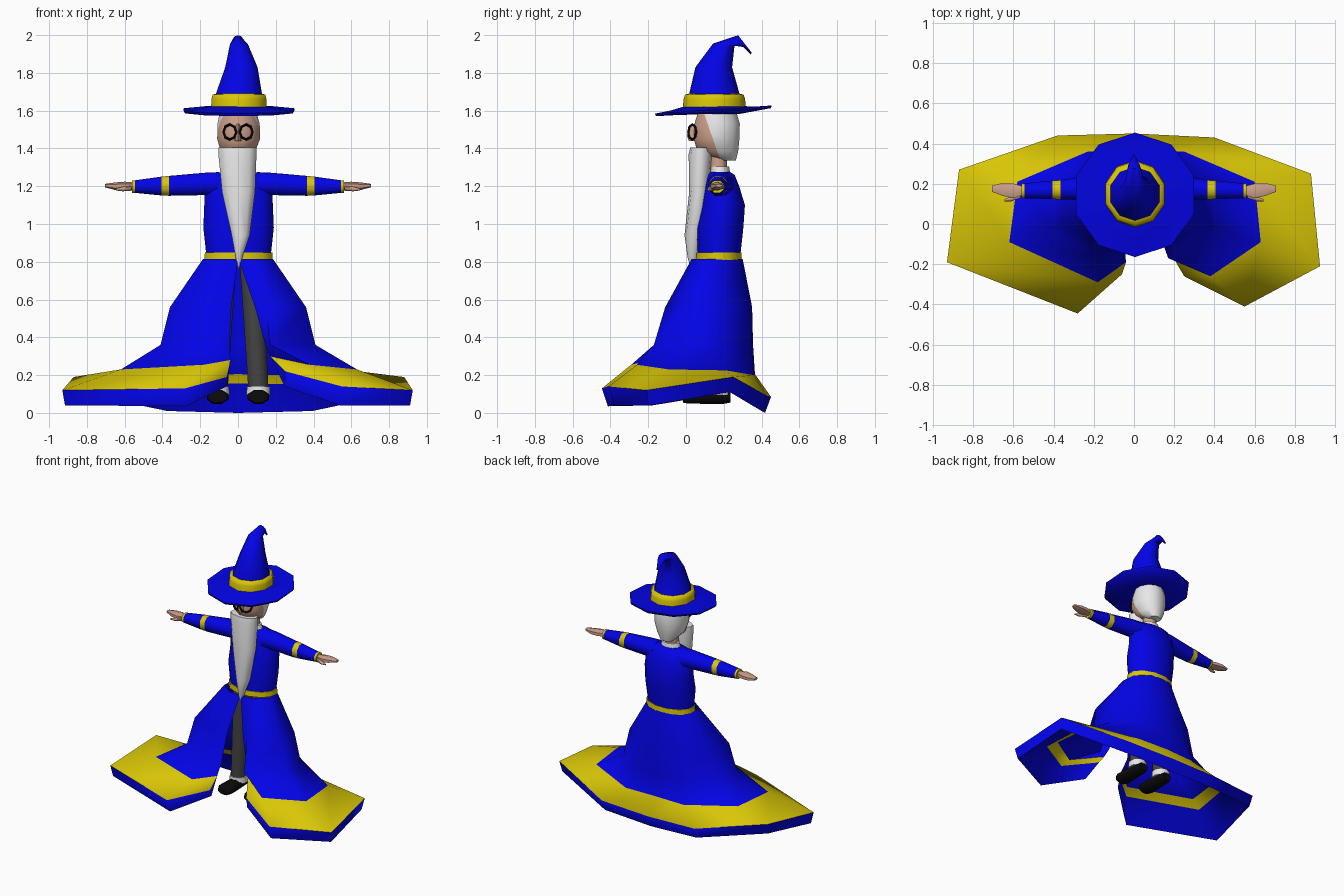
import bpy, bmesh, math
from mathutils import Vector as V

if "Cube" in bpy.data.objects:
    bpy.data.objects.remove(bpy.data.objects["Cube"])


def material(name, r, g, b):
    m = bpy.data.materials.new(name)
    m.diffuse_color = (r, g, b, 1)
    m.use_nodes = True
    m.node_tree.nodes["Principled BSDF"].inputs["Base Color"].default_value = m.diffuse_color
    return m


BLUE = material("blue cloth", .001, .001, .80)
GOLD = material("gold trim", .70, .57, .002)
SKIN = material("skin", .62, .36, .26)
WHITE = material("white hair", .80, .80, .80)
GREY = material("grey trousers", .06, .06, .06)
BLACK = material("black leather", .003, .003, .003)


def finish(name, bm, mats, angle=65):
    me = bpy.data.meshes.new(name)
    bm.to_mesh(me)
    bm.free()
    ob = bpy.data.objects.new(name, me)
    bpy.context.collection.objects.link(ob)
    for m in mats:
        me.materials.append(m)
    bpy.ops.object.select_all(action='DESELECT')
    ob.select_set(True)
    bpy.context.view_layer.objects.active = ob
    bpy.ops.object.shade_smooth_by_angle(angle=math.radians(angle))
    return ob


def ring(c, u, v, n=10):
    """Ellipse of n points around c, spanned by half axes u and v."""
    c, u, v = V(c), V(u), V(v)
    a = [2 * math.pi * (i + .5) / n for i in range(n)]
    return [c + u * math.cos(t) + v * math.sin(t) for t in a]


def flat(x, y, z, rx, ry, tilt=0, n=10):
    """Horizontal ellipse, tilted about the x axis."""
    return ring((x, y, z), (rx, 0, 0), (0, ry * math.cos(tilt), ry * math.sin(tilt)), n)


def loft(name, rings, mats, rule=None, cut=None):
    """Skin closed rings, cap both ends, colour faces by their centre."""
    bm = bmesh.new()
    rows = [[bm.verts.new(p) for p in r] for r in rings]
    n = len(rows[0])
    for a, b in zip(rows, rows[1:]):
        for i in range(n):
            j = (i + 1) % n
            bm.faces.new((a[i], a[j], b[j], b[i]))
    bm.faces.new(rows[0])
    bm.faces.new(rows[-1])
    if cut:
        bmesh.ops.bisect_plane(bm, geom=bm.verts[:] + bm.edges[:] + bm.faces[:],
                               plane_co=cut[0], plane_no=cut[1])
    bmesh.ops.recalc_face_normals(bm, faces=bm.faces[:])
    if rule:
        for f in bm.faces:
            f.material_index = rule(f.calc_center_median())
    return finish(name, bm, mats)


# Hat: brim, band and bent cone
loft("hat_brim", [flat(0, .15, 1.582, .12, .13), flat(.005, .145, 1.592, .3, .305, .07),
                  flat(.005, .145, 1.606, .308, .31, .07), flat(.003, .148, 1.61, .22, .23, .04),
                  flat(0, .15, 1.625, .14, .15)], [BLUE])
loft("hat_band", [flat(.005, .15, 1.612, .155, .167), flat(.005, .15, 1.66, .153, .163),
                  flat(.005, .15, 1.685, .147, .155), flat(.005, .15, 1.692, .115, .125)], [GOLD])
loft("hat_cone", [flat(0, .15, 1.62, .14, .15), flat(.005, .15, 1.69, .128, .133),
                  flat(.018, .147, 1.83, .09, .097), flat(.005, .2, 1.95, .05, .057, -.1),
                  flat(0, .29, 1.968, .03, .034, -1.15), flat(0, .345, 1.902, .004, .006, -2)], [BLUE])

# Head, split by a slanted plane into face and hair
co, no = V((0, .16, 1.4)), V((0, 1, .35))
loft("head", [flat(0, .225, 1.335, .05, .04, 0, 12), flat(0, .168, 1.385, .095, .112, 0, 12),
              flat(.003, .162, 1.45, .117, .125, 0, 12), flat(.003, .165, 1.53, .116, .124, 0, 12),
              flat(0, .165, 1.61, .095, .1, 0, 12)],
     [SKIN, WHITE], lambda c: int((c - co).dot(no) > 0), (co, no))
loft("nose", [flat(0, .04, 1.44, .02, .025, 0, 6), flat(0, .03, 1.47, .018, .026, 0, 6),
              flat(0, .05, 1.53, .01, .015, 0, 6)], [SKIN])
loft("neck", [flat(0, .17, 1.2, .055, .05, 0, 8), flat(0, .175, 1.4, .05, .045, 0, 8)], [SKIN])
loft("collar", [flat(0, .18, 1.235, .085, .06), flat(0, .18, 1.305, .065, .048)], [WHITE])
loft("beard", [flat(-.003, .08, 1.405, .106, .058), flat(-.003, .078, 1.37, .106, .064),
               flat(.003, .07, 1.17, .092, .053), flat(.014, .042, .94, .05, .05),
               flat(.005, .035, .82, .018, .026), flat(.003, .03, .765, .003, .005)], [WHITE])

# Spectacles: two wrapped frames
for s, side in ((-1, "left"), (1, "right")):
    bpy.ops.mesh.primitive_torus_add(major_segments=8, minor_segments=4, major_radius=.04,
                                     minor_radius=.007, location=(s * .043, .033, 1.487),
                                     rotation=(math.pi / 2, 0, s * .55))
    ob = bpy.context.object
    ob.name = side + "_spectacle_frame"
    ob.data.materials.append(BLACK)

# Torso and belt
loft("torso", [flat(.003, .175, .82, .175, .115, 0, 12), flat(.003, .18, .98, .193, .128, 0, 12),
               flat(.003, .197, 1.1, .188, .119, 0, 12), flat(0, .19, 1.2, .185, .095, 0, 12),
               flat(0, .185, 1.26, .155, .075, 0, 12), flat(0, .18, 1.275, .09, .055, 0, 12)], [BLUE])
loft("belt", [flat(.003, .175, .81, .187, .125, 0, 12), flat(.003, .175, .848, .185, .122, 0, 12)], [GOLD])

# Arms, hands, legs and shoes, one set per side
for s, side in ((-1, "left"), (1, "right")):
    def across(x, y, z, ry, rz, n=8):
        return ring((s * x, y, z), (0, ry, 0), (0, 0, rz), n)

    loft(side + "_sleeve", [across(.1, .185, 1.21, .075, .07), across(.18, .182, 1.212, .07, .064),
                            across(.365, .17, 1.202, .052, .057), across(.405, .17, 1.201, .05, .054),
                            across(.545, .165, 1.198, .04, .036), across(.56, .165, 1.198, .04, .036)],
         [BLUE, GOLD], lambda c: int(.37 < abs(c.x) < .4 or abs(c.x) > .547))
    loft(side + "_hand", [across(.55, .165, 1.2, .025, .02, 6), across(.6, .165, 1.2, .042, .024, 6),
                          across(.65, .172, 1.2, .038, .02, 6), across(.705, .175, 1.203, .018, .009, 6)],
         [SKIN])
    loft(side + "_thumb", [across(.565, .145, 1.19, .018, .014, 6), across(.61, .125, 1.185, .014, .012, 6),
                           across(.645, .118, 1.183, .006, .006, 6)], [SKIN])
    loft(side + "_trouser_leg", [flat(s * .108, .165, .12, .056, .06), flat(s * .09, .17, .45, .06, .075),
                                 flat(s * .075, .175, .8, .07, .085)], [GREY])
    loft(side + "_cuff", [flat(s * .108, .165, .095, .066, .07), flat(s * .108, .165, .14, .064, .066)], [WHITE])
    loft(side + "_shoe", [ring((s * .108, y, z), (rx, 0, 0), (0, 0, rz), 8) for y, z, rx, rz in
                          ((-.015, .08, .05, .028), (.01, .085, .062, .038), (.09, .085, .058, .04),
                           (.2, .085, .052, .04), (.235, .082, .037, .03))], [BLACK])


# Robe skirt: open at the front, columns run from left split round the back to right split
def mirrored(half, split, z):
    """Half ring of (x, y), ending on the centre back, mirrored with its own right split point."""
    right = [(-x, y) for x, y in half[-2::-1]]
    right[-1] = split
    return [(x, y, z) for x, y in half + right]


waist = mirrored([(0, .03), (-.09, .03), (-.185, .1), (-.18, .21), (-.09, .29), (0, .30)], (.002, .03), .815)
hip = mirrored([(-.035, -.08), (-.15, -.11), (-.36, 0), (-.33, .2), (-.16, .335), (0, .35)], (.09, -.07), .56)
knee = mirrored([(-.045, -.13), (-.17, -.17), (-.41, -.02), (-.38, .2), (-.18, .345), (0, .355)], (.145, -.1), .36)
trim = [(-.04, -.19, .28), (-.18, -.29, .255), (-.62, -.09, .23), (-.58, .21, .225), (-.23, .36, .2),
        (0, .365, .205), (.25, .36, .2), (.6, .21, .225), (.63, -.09, .23), (.38, -.26, .255), (.17, -.125, .3)]
hem = [(-.06, -.25, .19), (-.28, -.445, .13), (-.93, -.19, .12), (-.87, .27, .19), (-.38, .44, .09),
       (0, .45, .085), (.4, .43, .09), (.88, .25, .19), (.925, -.21, .12), (.55, -.41, .14), (.25, -.26, .22)]
drop = [.05, .095, .08, .08, .08, .085, .08, .08, .08, .1, .08]
bottom = [(x * .985, y * .93, z - d) for (x, y, z), d in zip(hem, drop)]
inner = [V(a).lerp(V(b), .25) - V((0, 0, .02)) for a, b in zip(trim, hem)]

bm = bmesh.new()
rows = [[bm.verts.new(p) for p in r] for r in (waist, hip, knee, trim, hem, bottom, inner, trim)]
for k, (a, b) in enumerate(zip(rows, rows[1:])):
    for i in range(len(a) - 1):
        bm.faces.new((a[i], a[i + 1], b[i + 1], b[i])).material_index = int(k in (3, 6))
for i in (0, -1):
    bm.faces.new([rows[k][i] for k in (3, 4, 5, 6)])
finish("robe_skirt", bm, [BLUE, GOLD])
